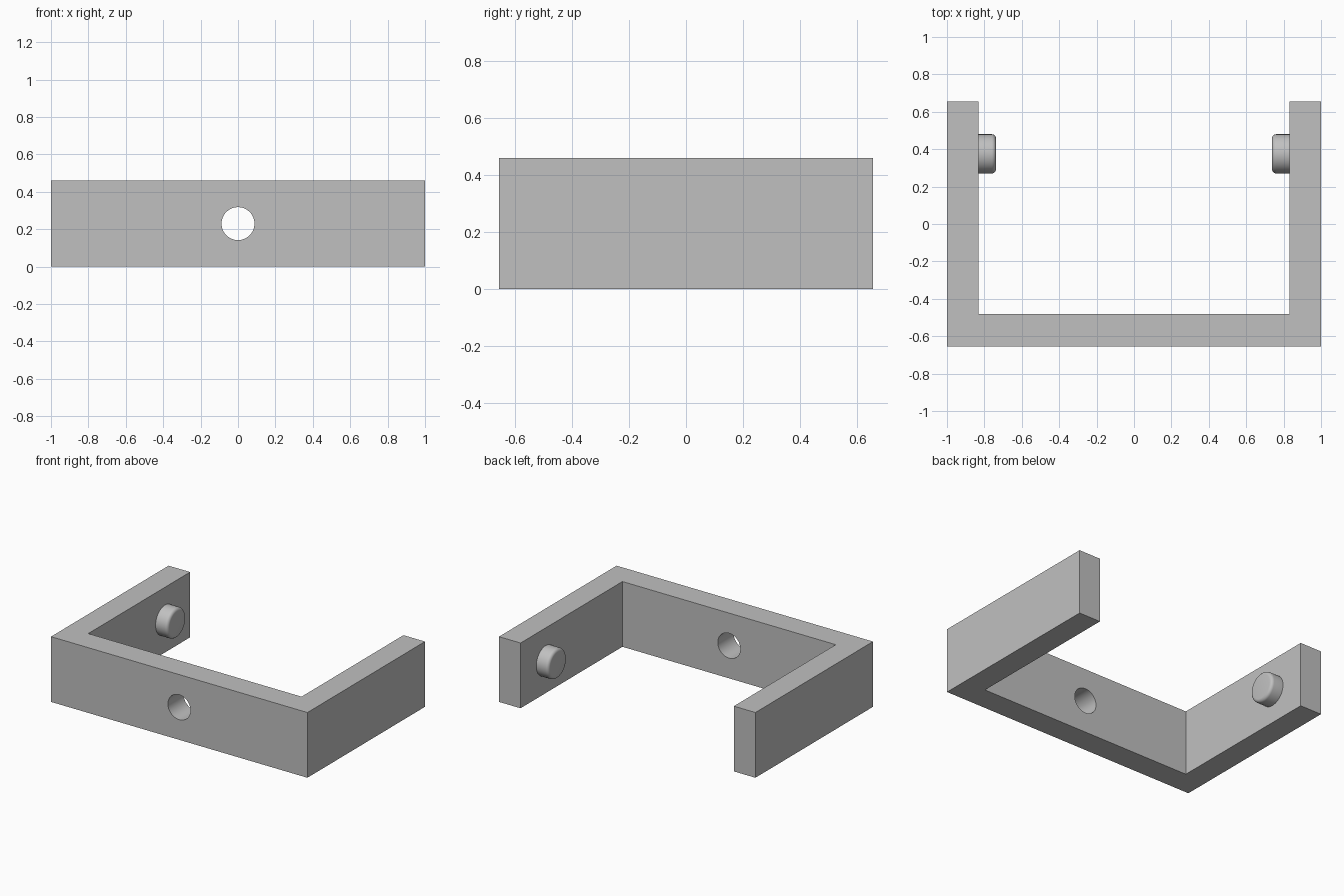
import bpy
import bmesh
from math import pi
from mathutils import Matrix

cube = bpy.data.objects.get("Cube")
if cube:
    bpy.data.objects.remove(cube, do_unlink=True)

HEIGHT, MID = 0.46, 0.23
OUT_X, IN_X = 1.0, 0.832
FRONT, INNER, BACK = -0.655, -0.48, 0.655

grey = bpy.data.materials.new("light_grey")
grey.use_nodes = True
colour = (0.53, 0.53, 0.53, 1)
grey.diffuse_color = colour
grey.node_tree.nodes["Principled BSDF"].inputs["Base Color"].default_value = colour


def add_object(name, bm):
    bmesh.ops.recalc_face_normals(bm, faces=bm.faces)
    mesh = bpy.data.meshes.new(name)
    bm.to_mesh(mesh)
    bm.free()
    mesh.materials.append(grey)
    obj = bpy.data.objects.new(name, mesh)
    bpy.context.collection.objects.link(obj)
    return obj


def cylinder(radius, depth, matrix):
    bm = bmesh.new()
    bmesh.ops.create_cone(bm, cap_ends=True, segments=64, radius1=radius,
                          radius2=radius, depth=depth, matrix=matrix)
    return bm


def smooth(obj):
    bpy.ops.object.select_all(action='DESELECT')
    obj.select_set(True)
    bpy.context.view_layer.objects.active = obj
    bpy.ops.object.shade_smooth_by_angle(angle=pi / 6)


# U-shaped bracket: outline extruded upwards
half = [(OUT_X, FRONT), (OUT_X, BACK), (IN_X, BACK), (IN_X, INNER)]
outline = half + [(-x, y) for x, y in reversed(half)]
bm = bmesh.new()
base = bm.faces.new([bm.verts.new((x, y, 0)) for x, y in outline])
top = bmesh.ops.extrude_face_region(bm, geom=[base], use_keep_orig=True)
bmesh.ops.translate(bm, vec=(0, 0, HEIGHT),
                    verts=[v for v in top["geom"] if isinstance(v, bmesh.types.BMVert)])
bracket = add_object("bracket", bm)

# Round hole through the front wall
drill = add_object("hole_cutter", cylinder(
    0.088, 0.4, Matrix.Translation((0, (FRONT + INNER) / 2, MID)) @ Matrix.Rotation(pi / 2, 4, 'X')))
cut = bracket.modifiers.new("hole", 'BOOLEAN')
cut.operation = 'DIFFERENCE'
cut.solver = 'EXACT'
cut.object = drill
bpy.context.view_layer.objects.active = bracket
bracket.select_set(True)
bpy.ops.object.modifier_apply(modifier=cut.name)
bpy.data.objects.remove(drill, do_unlink=True)
smooth(bracket)

# Pivot pins on the inner faces of the arms, with rounded tips
for name, side in (("left_pin", 1), ("right_pin", -1)):
    tip, root = 0.738, IN_X + 0.02
    bm = cylinder(0.105, root - tip, Matrix.Translation((side * (tip + root) / 2, 0.375, MID))
                  @ Matrix.Rotation(pi / 2, 4, 'Y'))
    rim = [e for e in bm.edges if all(abs(v.co.x) < tip + 0.01 for v in e.verts)]
    bmesh.ops.bevel(bm, geom=rim, offset=0.022, segments=5, profile=0.5, affect='EDGES')
    smooth(add_object(name, bm))
